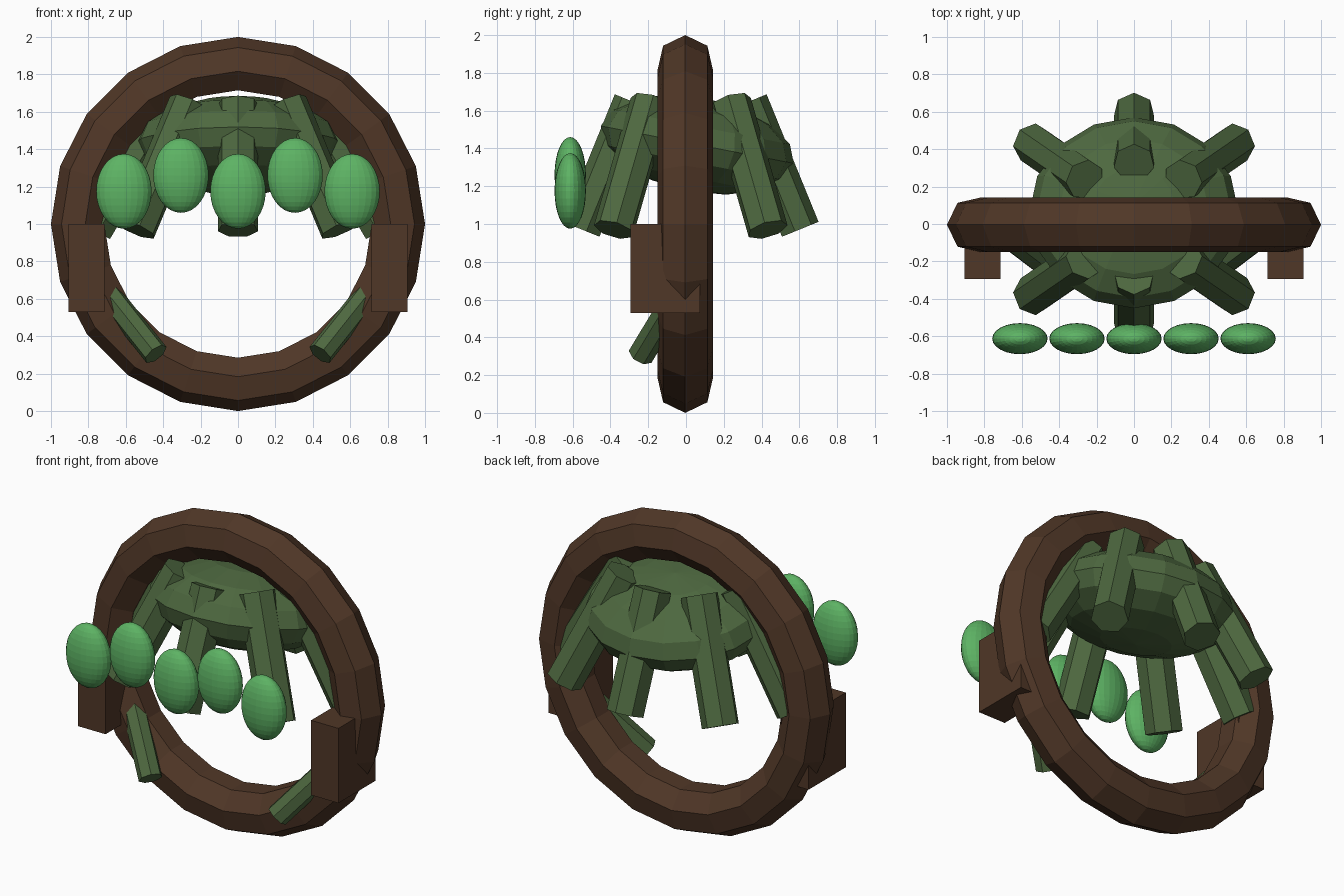
import bpy
from math import cos, sin, pi, radians
from mathutils import Vector, Matrix

if "Cube" in bpy.data.objects:
    bpy.data.objects.remove(bpy.data.objects["Cube"], do_unlink=True)


def make_material(name, rgb):
    mat = bpy.data.materials.new(name)
    mat.use_nodes = True
    color = (*rgb, 1)
    mat.diffuse_color = color
    mat.node_tree.nodes["Principled BSDF"].inputs["Base Color"].default_value = color
    return mat


brown = make_material("dark_brown", (0.08, 0.038, 0.02))
moss = make_material("moss_green", (0.075, 0.138, 0.05))
bright = make_material("bright_green", (0.11, 0.45, 0.127))


def finish(name, mat):
    obj = bpy.context.object
    obj.name = name
    obj.data.materials.append(mat)
    return obj


def ellipsoid(name, center, radii, segments, rings, mat, tilt=0.0):
    bpy.ops.mesh.primitive_uv_sphere_add(segments=segments, ring_count=rings,
                                         location=center, rotation=(tilt, 0, 0))
    obj = finish(name, mat)
    obj.scale = radii
    return obj


def rod(name, low, high, radius, outward, mat):
    """Seven-sided rod with one edge turned outward."""
    low, high = Vector(low), Vector(high)
    axis = (high - low).normalized()
    out = Vector(outward)
    out = (out - axis * out.dot(axis)).normalized()
    side = axis.cross(out)
    # The primitive has its first vertex on its local +y axis
    turn = Matrix((-side, out, axis)).transposed().to_4x4()
    bpy.ops.mesh.primitive_cylinder_add(vertices=7, radius=radius,
                                        depth=(high - low).length)
    obj = finish(name, mat)
    obj.matrix_world = Matrix.Translation((low + high) / 2) @ turn
    return obj


# Upright ring
bpy.ops.mesh.primitive_torus_add(major_segments=20, minor_segments=7,
                                 major_radius=0.85, minor_radius=0.15,
                                 location=(0, -0.004, 1), rotation=(pi / 2, 0, 0))
finish("ring", brown)

# Flattened body, leaning down at the back
ellipsoid("body", (0, 0.06, 1.42), (0.56, 0.52, 0.25), 16, 8, moss, radians(-11))

# Eight legs splayed around the body on an ellipse
for i in range(8):
    a = i * pi / 4
    low = (0.77 * cos(a), 0.025 + 0.575 * sin(a), 0.97)
    high = (0.37 * cos(a), 0.025 + 0.3 * sin(a), 1.645)
    rod(f"leg_{i + 1}", low, high, 0.11, (cos(a), sin(a), 0), moss)

# Eyes in a row at the front, alternating in height
for i in range(-2, 3):
    z = 1.26 if i % 2 else 1.175
    ellipsoid(f"eye_{i + 3}", (0.305 * i, -0.613, z), (0.148, 0.083, 0.2),
              24, 16, bright)

# Side blocks and small lower limbs
for side, s in (("left", 1), ("right", -1)):
    bpy.ops.mesh.primitive_cube_add(size=1, location=(0.81 * s, -0.11, 0.765))
    block = finish(f"{side}_block", brown)
    block.scale = (0.19, 0.37, 0.47)
    rod(f"{side}_lower_limb", (0.44 * s, -0.24, 0.305), (0.69 * s, -0.05, 0.62),
        0.07, (0, -1, 0), moss)
